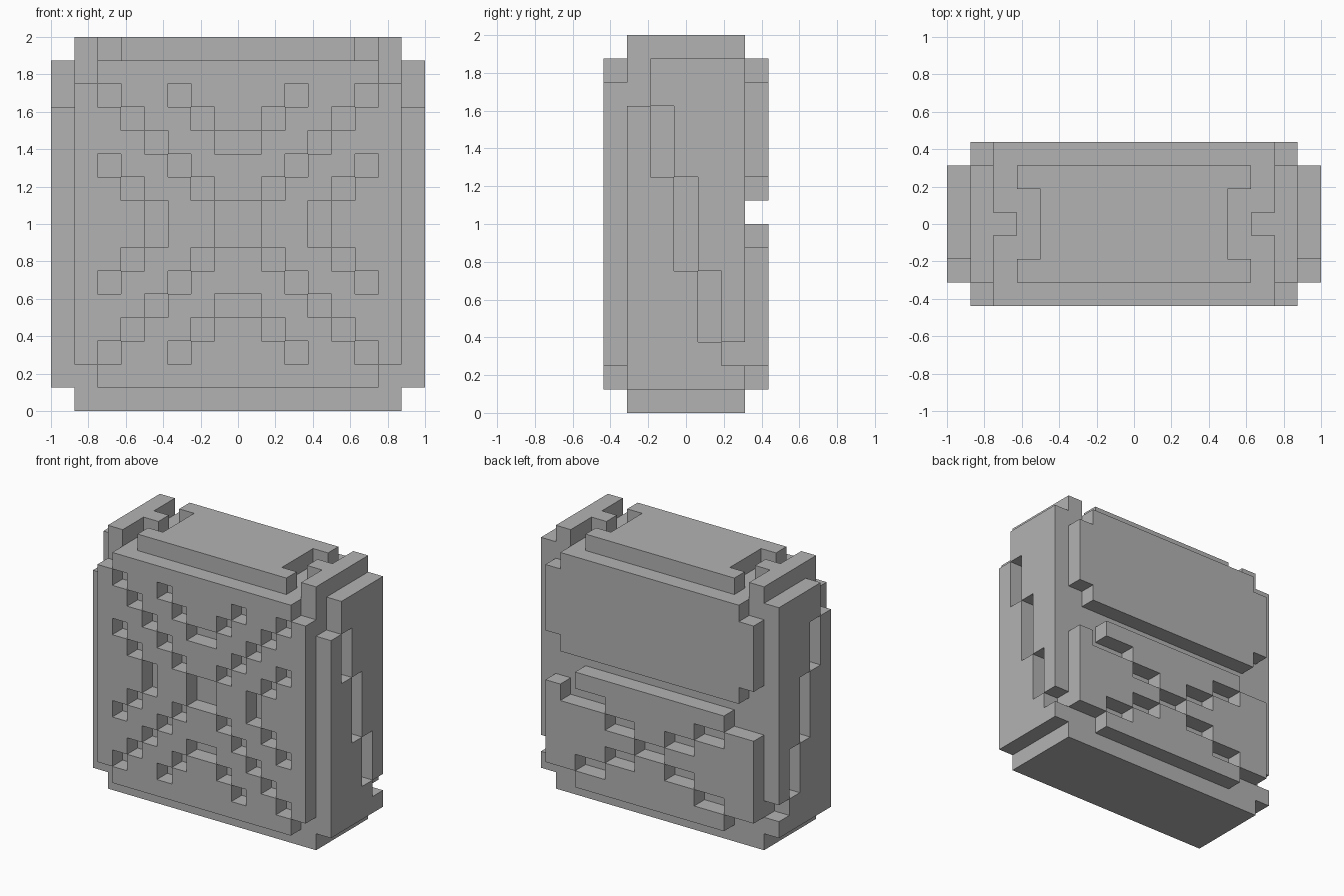
import bpy
import bmesh
from mathutils import Vector

CELL = 0.125
ORIGIN = Vector((-1.0, -0.4375, 0.0))

cube = bpy.data.objects.get("Cube")
if cube:
    bpy.data.objects.remove(cube, do_unlink=True)

grey = bpy.data.materials.new("plain grey")
grey.use_nodes = True
colour = (0.45, 0.45, 0.45, 1.0)
grey.diffuse_color = colour
for node in grey.node_tree.nodes:
    if node.type == "BSDF_PRINCIPLED":
        node.inputs["Base Color"].default_value = colour


def block_part(name, size_x, size_y, size_z, keep=lambda i, j, k: True):
    """Skin the grid blocks inside the given ranges that pass the keep rule."""
    cells = {(i, j, k) for i in range(*size_x) for j in range(*size_y)
             for k in range(*size_z) if keep(i, j, k)}
    bm = bmesh.new()
    verts = {}

    def corner(p):
        if p not in verts:
            verts[p] = bm.verts.new(ORIGIN + Vector(p) * CELL)
        return verts[p]

    for c in cells:
        for axis in range(3):
            u, v = (axis + 1) % 3, (axis + 2) % 3
            for side in (0, 1):
                near = list(c)
                near[axis] += 2 * side - 1
                if tuple(near) in cells:
                    continue
                ring = []
                for du, dv in ((0, 0), (1, 0), (1, 1), (0, 1)):
                    p = list(c)
                    p[axis] += side
                    p[u] += du
                    p[v] += dv
                    ring.append(corner(tuple(p)))
                bm.faces.new(ring if side else ring[::-1])
    mesh = bpy.data.meshes.new(name)
    bm.to_mesh(mesh)
    bm.free()
    mesh.materials.append(grey)
    obj = bpy.data.objects.new(name, mesh)
    bpy.context.collection.objects.link(obj)
    return obj


def from_middle(i):
    return abs(i - 7.5)


# Front panel: clipped corners and three mirrored diagonal chains of holes
def front_rule(i, j, k):
    if k in (1, 14) and i in (1, 14):
        return False
    c, r = min(i, 15 - i), max(k, 15 - k)
    hole = 2 <= c and r <= 13 and c + r in (12, 15, 18)
    return not hole


# Upper back panel: plain, clipped corners
def upper_back_rule(i, j, k):
    return not (k in (9, 14) and i in (1, 14))


# Lower back panel: narrow top and bottom strips, stepped cross cut out
def lower_back_rule(i, j, k):
    if k in (1, 7):
        return from_middle(i) < 5
    if (i, k) == (13, 6):
        return False
    return (from_middle(i) + 0.5) // 2 != abs(k - 4)


# Side panels: a stepped slanting groove that opens at the top front corner
STEPS = (2, 3, 6, 10, 13, 15)


def side_rule(i, j, k):
    return not STEPS[5 - j] <= k < STEPS[6 - j]


# Lid: wide at front and back, narrower between
def lid_rule(i, j, k):
    return j in (1, 5) or from_middle(i) < 4


# Top rims: a straight rail with one block pointing inward
def rim_rule(i, j, k):
    return i in (1, 14) or j == 3


block_part("core_body", (1, 15), (1, 6), (0, 15))
block_part("front_panel", (1, 15), (0, 1), (1, 15), front_rule)
block_part("upper_back_panel", (1, 15), (6, 7), (9, 15), upper_back_rule)
block_part("lower_back_panel", (1, 15), (6, 7), (1, 8), lower_back_rule)
block_part("top_lid", (3, 13), (1, 6), (15, 16), lid_rule)
for side, panel_x, rim_x in (("right", 0, 1), ("left", 15, 13)):
    block_part(side + "_side_panel", (panel_x, panel_x + 1), (1, 6), (1, 15), side_rule)
    block_part(side + "_top_rim", (rim_x, rim_x + 2), (1, 6), (15, 16), rim_rule)
